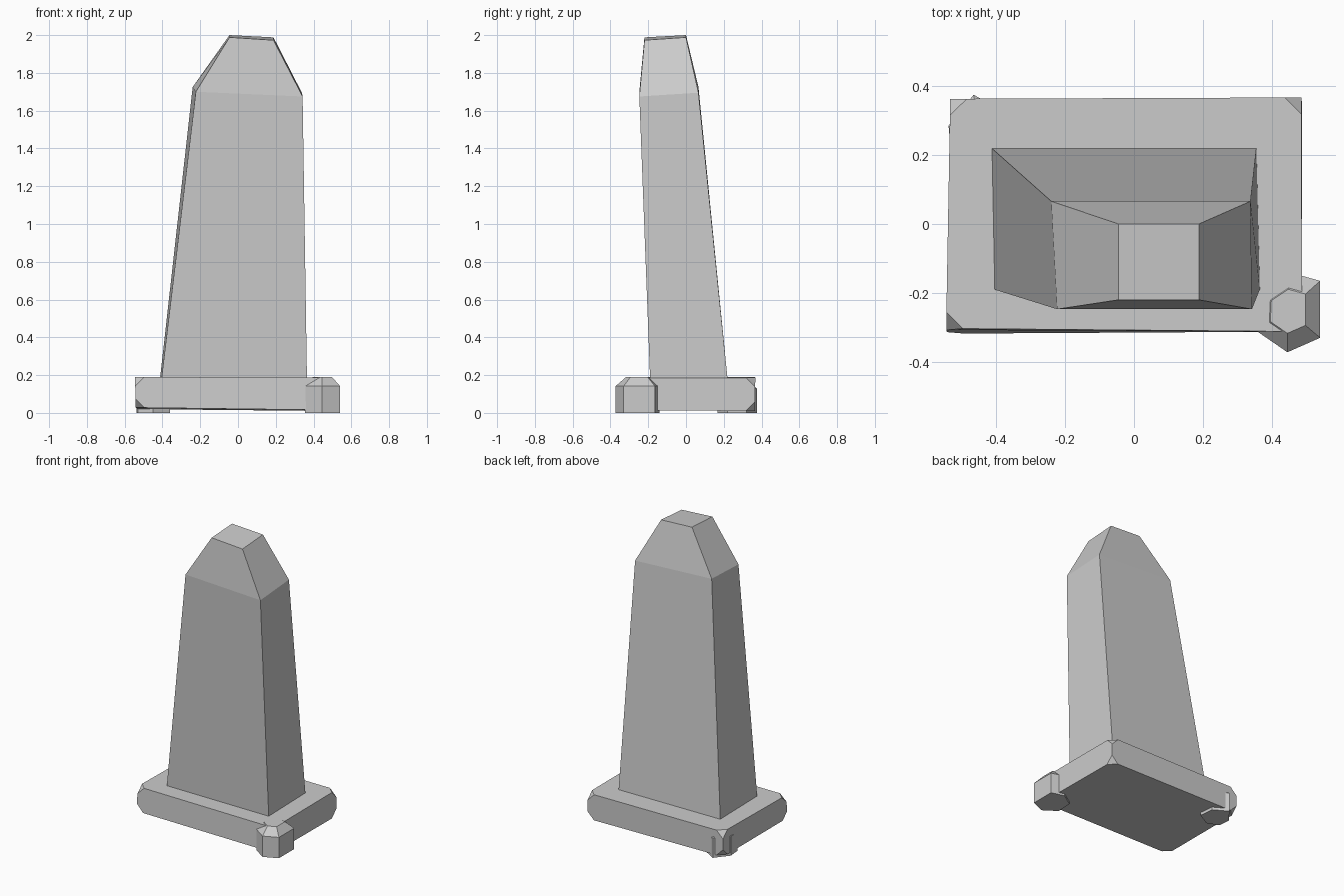
import bpy, bmesh

if "Cube" in bpy.data.objects:
    bpy.data.objects.remove(bpy.data.objects["Cube"])


def loft(name, rings, corner_cut=0.0):
    """Closed flat-shaded solid through rings of equal point count, bottom to top."""
    bm = bmesh.new()
    loops = [[bm.verts.new(p) for p in ring] for ring in rings]
    n = len(loops[0])
    bm.faces.new(loops[0][::-1])
    bm.faces.new(loops[-1])
    for a, b in zip(loops, loops[1:]):
        for i in range(n):
            j = (i + 1) % n
            bm.faces.new((a[i], a[j], b[j], b[i]))
    if corner_cut:
        bmesh.ops.bevel(bm, geom=bm.verts[:], offset=corner_cut,
                        offset_type='OFFSET', segments=1, profile=0.5,
                        affect='VERTICES')
    bmesh.ops.recalc_face_normals(bm, faces=bm.faces[:])
    mesh = bpy.data.meshes.new(name)
    bm.to_mesh(mesh)
    bm.free()
    obj = bpy.data.objects.new(name, mesh)
    bpy.context.collection.objects.link(obj)
    return obj


def stone(name, outline, centre, shoulder, top, inset):
    """Prism stone with a sloped, inset cap."""
    cx, cy = centre
    cap = [(cx + (x - cx) * inset, cy + (y - cy) * inset, top) for x, y in outline]
    return loft(name, [[(x, y, 0) for x, y in outline],
                       [(x, y, shoulder) for x, y in outline], cap])


# Leaning tapered pillar with a pointed, flat-topped cap
loft("pillar", [
    [(-0.405, -0.19, 0.18), (0.365, -0.19, 0.18), (0.355, 0.22, 0.18), (-0.413, 0.22, 0.18)],
    [(-0.223, -0.247, 1.70), (0.342, -0.247, 1.675), (0.338, 0.066, 1.695), (-0.24, 0.066, 1.725)],
    [(-0.045, -0.22, 1.988), (0.188, -0.22, 1.973), (0.188, 0.0, 1.988), (-0.045, 0.0, 2.0)],
])

# Base slab with clipped corners
loft("base_slab", [
    [(-0.542, -0.318, 0.028), (0.488, -0.312, 0.015), (0.487, 0.365, 0.01), (-0.533, 0.363, 0.02)],
    [(-0.545, -0.303, 0.19), (0.488, -0.312, 0.186), (0.485, 0.367, 0.186), (-0.533, 0.363, 0.19)],
], corner_cut=0.048)

# Corner stones
stone("front_stone",
      [(0.355, -0.31), (0.445, -0.372), (0.54, -0.33), (0.54, -0.165), (0.45, -0.14), (0.36, -0.2)],
      (0.445, -0.25), 0.142, 0.19, 0.55)
stone("back_stone",
      [(-0.538, 0.285), (-0.53, 0.2), (-0.45, 0.167), (-0.36, 0.22), (-0.37, 0.32), (-0.465, 0.375)],
      (-0.45, 0.27), 0.13, 0.17, 0.6)
